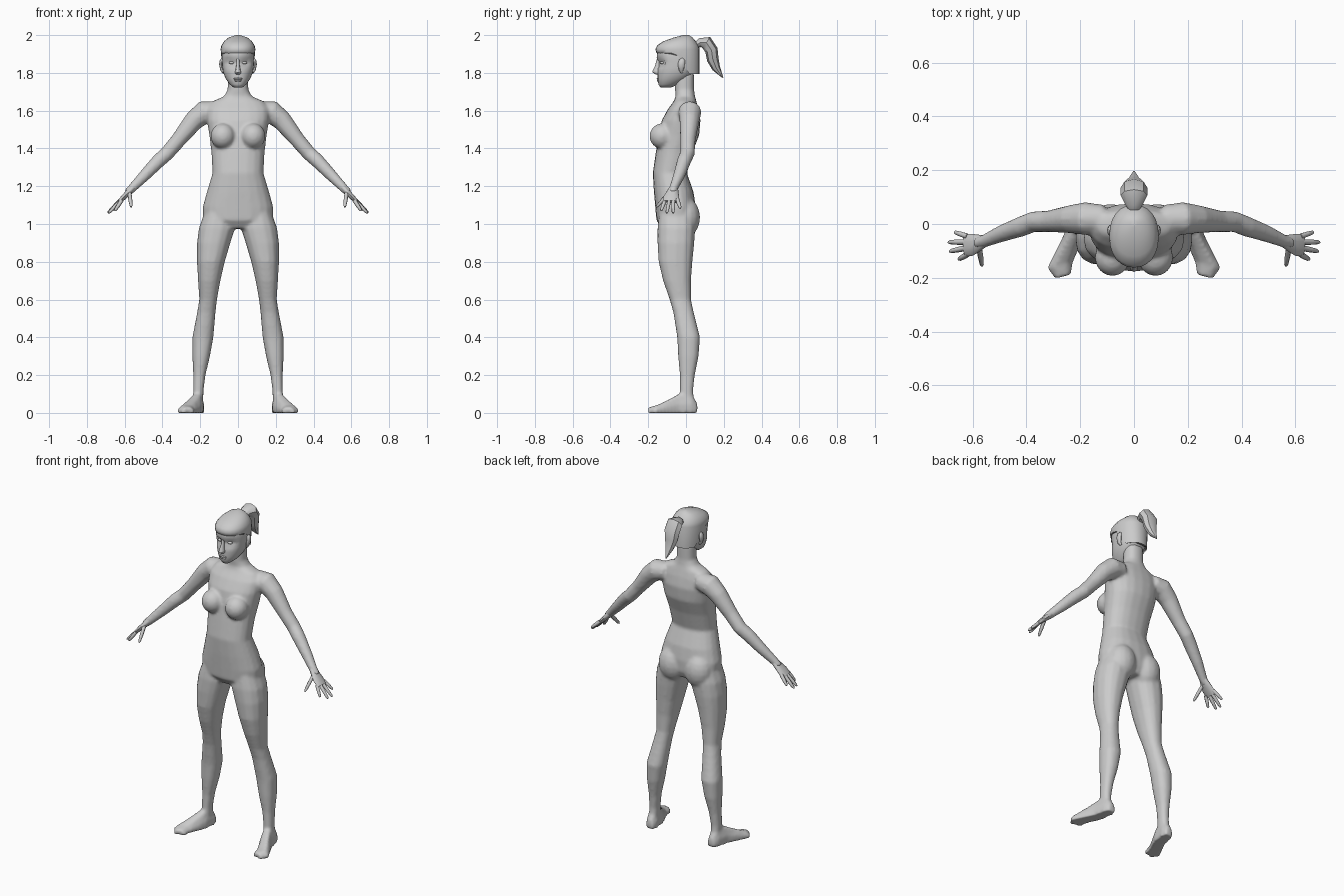
import bpy, bmesh, math
from mathutils import Vector, Matrix

grey = bpy.data.materials.new("plain grey")
grey.diffuse_color = (0.6, 0.6, 0.6, 1)


def loft(bm, rings):
    """Skin a closed surface over rings that have equal point counts."""
    loops = [[bm.verts.new(p) for p in r] for r in rings]
    n = len(loops[0])
    for a, b in zip(loops, loops[1:]):
        for i in range(n):
            j = (i + 1) % n
            bm.faces.new((a[i], a[j], b[j], b[i]))
    bm.faces.new(loops[0][::-1])
    bm.faces.new(loops[-1])


def flat_ring(z, x0, x1, y0, y1, n=16, power=2.3):
    """Horizontal rounded section between two x and two y limits."""
    pts = []
    for i in range(n):
        t = 2 * math.pi * i / n
        c, s = math.cos(t), math.sin(t)
        u = math.copysign(abs(c) ** (2 / power), c)
        v = math.copysign(abs(s) ** (2 / power), s)
        pts.append(Vector(((x0 + x1) / 2 + u * (x1 - x0) / 2,
                           (y0 + y1) / 2 + v * (y1 - y0) / 2, z)))
    return pts


def stack(bm, rows, n=16, power=2.3):
    """Symmetric horizontal sections: z, half width, front y, back y."""
    loft(bm, [flat_ring(z, -w, w, f, b, n, power) for z, w, f, b in rows])


def tube(bm, rows, side=(0, 1, 0), n=8):
    """Sections along a path: x, y, z, radius along side, other radius."""
    pts = [Vector(r[:3]) for r in rows]
    rings = []
    for i, r in enumerate(rows):
        t = (pts[min(i + 1, len(pts) - 1)] - pts[max(i - 1, 0)]).normalized()
        s = Vector(side)
        s = (s - t * s.dot(t)).normalized()
        u = t.cross(s)
        rings.append([pts[i] + s * r[3] * math.cos(a) + u * r[4] * math.sin(a)
                      for a in (2 * math.pi * k / n for k in range(n))])
    loft(bm, rings)


def ball(bm, centre, scale, u=16, v=10):
    m = Matrix.Translation(centre) @ Matrix.Diagonal((*scale, 1))
    bmesh.ops.create_uvsphere(bm, u_segments=u, v_segments=v, radius=1, matrix=m)


def mirror_all(bm):
    dup = bmesh.ops.duplicate(bm, geom=bm.verts[:] + bm.edges[:] + bm.faces[:])
    verts = [g for g in dup["geom"] if isinstance(g, bmesh.types.BMVert)]
    bmesh.ops.scale(bm, vec=(-1, 1, 1), verts=verts)


def finish(bm, name, angle=60):
    bmesh.ops.recalc_face_normals(bm, faces=bm.faces[:])
    me = bpy.data.meshes.new(name)
    bm.to_mesh(me)
    bm.free()
    me.materials.append(grey)
    ob = bpy.data.objects.new(name, me)
    bpy.context.collection.objects.link(ob)
    bpy.ops.object.select_all(action="DESELECT")
    ob.select_set(True)
    bpy.context.view_layer.objects.active = ob
    bpy.ops.object.shade_smooth_by_angle(angle=math.radians(angle))
    return ob


# Body: limbs first, mirrored, then the trunk, fused into one skin
bm = bmesh.new()
leg = [(1.08, .03, .17, -.14, .04), (.98, .015, .207, -.152, .05),
       (.9, .04, .217, -.152, .045), (.8, .07, .217, -.146, .035),
       (.7, .093, .212, -.122, .027), (.6, .111, .205, -.087, .027),
       (.53, .119, .217, -.067, .042), (.4, .13, .242, -.047, .075),
       (.3, .148, .242, -.042, .067), (.2, .172, .237, -.033, .047),
       (.12, .182, .238, -.033, .038), (.04, .185, .237, -.035, .045)]
loft(bm, [flat_ring(*r, n=14) for r in leg])
# Foot: x, y, half width, top height
foot = [(.208, .06, .022, .05), (.212, .03, .033, .1), (.222, -.04, .038, .1),
        (.25, -.1, .046, .066), (.274, -.15, .048, .042), (.264, -.196, .03, .03)]
loft(bm, [[Vector((x + w * a, y - w * a * .25 * (y < -.08), h * b)) for a, b in
           ((-1, 0), (1, 0), (1, .45), (.55, .95), (0, 1), (-.55, .95), (-1, .45))]
          for x, y, w, h in foot])
# Arm
tube(bm, [(x, y, z, r, r) for x, y, z, r in
          ((.11, .02, 1.6, .052), (.18, .02, 1.592, .062), (.235, .018, 1.545, .053),
           (.315, .01, 1.445, .041), (.375, .008, 1.375, .039), (.42, -.01, 1.335, .038),
           (.49, -.035, 1.262, .032), (.56, -.065, 1.19, .024), (.585, -.07, 1.165, .022))], n=12)
ball(bm, (.08, -.125, 1.465), (.066, .069, .068))
ball(bm, (.088, -.003, 1.035), (.086, .078, .105))
mirror_all(bm)
# Trunk and neck
stack(bm, [(.975, .1, -.125, .03), (1.02, .185, -.157, .05), (1.09, .187, -.163, .052),
           (1.17, .165, -.17, .04), (1.27, .135, -.176, .005), (1.38, .141, -.16, .035),
           (1.47, .152, -.145, .07), (1.55, .165, -.128, .077), (1.61, .165, -.095, .066),
           (1.65, .135, -.065, .055), (1.675, .075, -.055, .048),
           (1.71, .055, -.058, .043), (1.8, .054, -.06, .043)], n=20)
body = finish(bm, "body")
mod = body.modifiers.new("fuse", "REMESH")
mod.mode = "VOXEL"
mod.voxel_size = .009
mod.use_smooth_shade = True
mod = body.modifiers.new("soften", "SMOOTH")
mod.factor = .5
mod.iterations = 5

# Hands: palm, four fingers and thumb
bm = bmesh.new()
tube(bm, [(.55, -.063, 1.2, .02, .02), (.575, -.07, 1.172, .031, .016),
          (.602, -.077, 1.145, .041, .015), (.628, -.079, 1.118, .042, .011)], n=10)
fingers = [((.618, -.046, 1.13), (.667, -.03, 1.083)),
           ((.624, -.067, 1.123), (.69, -.068, 1.058)),
           ((.624, -.089, 1.12), (.685, -.102, 1.058)),
           ((.616, -.111, 1.125), (.652, -.132, 1.07)),
           ((.575, -.09, 1.165), (.565, -.156, 1.09))]
for a, b in fingers:
    a, b = Vector(a), Vector(b)
    tube(bm, [(*a.lerp(b, t), r, r) for t, r in
              ((0, .011), (.5, .0105), (.9, .008), (1, .004))], side=(.3, 1, .2), n=6)
mirror_all(bm)
finish(bm, "hands")

# Head with eye hollows pressed into the front
bm = bmesh.new()
stack(bm, [(1.722, .022, -.135, -.08), (1.74, .045, -.146, -.04), (1.77, .065, -.15, .015),
           (1.8, .078, -.15, .045), (1.825, .082, -.149, .058), (1.845, .084, -.148, .064),
           (1.862, .085, -.149, .067), (1.88, .086, -.155, .069), (1.92, .084, -.152, .066),
           (1.95, .07, -.12, .05)], n=28, power=2.2)
for v in bm.verts:
    if 1.84 < v.co.z < 1.87 and v.co.y < -.09 and .012 < abs(v.co.x) < .06:
        v.co.y += .014
finish(bm, "head")

# Nose, lips, eyes and ears
bm = bmesh.new()
stack(bm, [(1.792, .012, -.16, -.13), (1.803, .017, -.178, -.13), (1.812, .014, -.176, -.13),
           (1.84, .009, -.163, -.13), (1.875, .008, -.154, -.13)], n=8)
finish(bm, "nose")
bm = bmesh.new()
ball(bm, (0, -.145, 1.769), (.024, .011, .006), 12, 6)
ball(bm, (0, -.144, 1.759), (.02, .011, .006), 12, 6)
finish(bm, "lips")
bm = bmesh.new()
ball(bm, (.034, -.125, 1.854), (.015, .013, .008), 10, 6)
mirror_all(bm)
finish(bm, "eyes")
bm = bmesh.new()
tube(bm, [(.076, -.022, 1.8, .006, .006), (.085, -.026, 1.815, .012, .009),
          (.09, -.024, 1.845, .02, .01), (.088, -.02, 1.868, .016, .008),
          (.083, -.02, 1.876, .006, .005)], n=8)
mirror_all(bm)
finish(bm, "ears")

# Hair cap: the rim is high over the forehead and drops behind the ears
bm = bmesh.new()
stack(bm, [(1.905, .09, -.157, .072), (1.925, .092, -.162, .072), (1.945, .088, -.153, .066),
           (1.967, .074, -.12, .052), (1.987, .05, -.065, .035), (2.0, .012, -.015, .015)],
      n=24, power=2.2)
for v in bm.verts:
    if v.co.z < 1.91:
        drop = min(1, max(0, (v.co.y + .05) / .06))
        v.co.z -= .11 * drop
        v.co.x *= 1 - .1 * drop
finish(bm, "hair_cap")

# Ponytail
bm = bmesh.new()
tube(bm, [(0, .05, 1.945, .02, .016), (0, .075, 1.96, .034, .024), (0, .108, 1.96, .05, .036),
          (0, .135, 1.92, .05, .034), (0, .142, 1.87, .04, .031), (0, .16, 1.825, .025, .022),
          (0, .195, 1.775, .004, .003)], side=(1, 0, 0), n=8)
finish(bm, "ponytail", 40)
